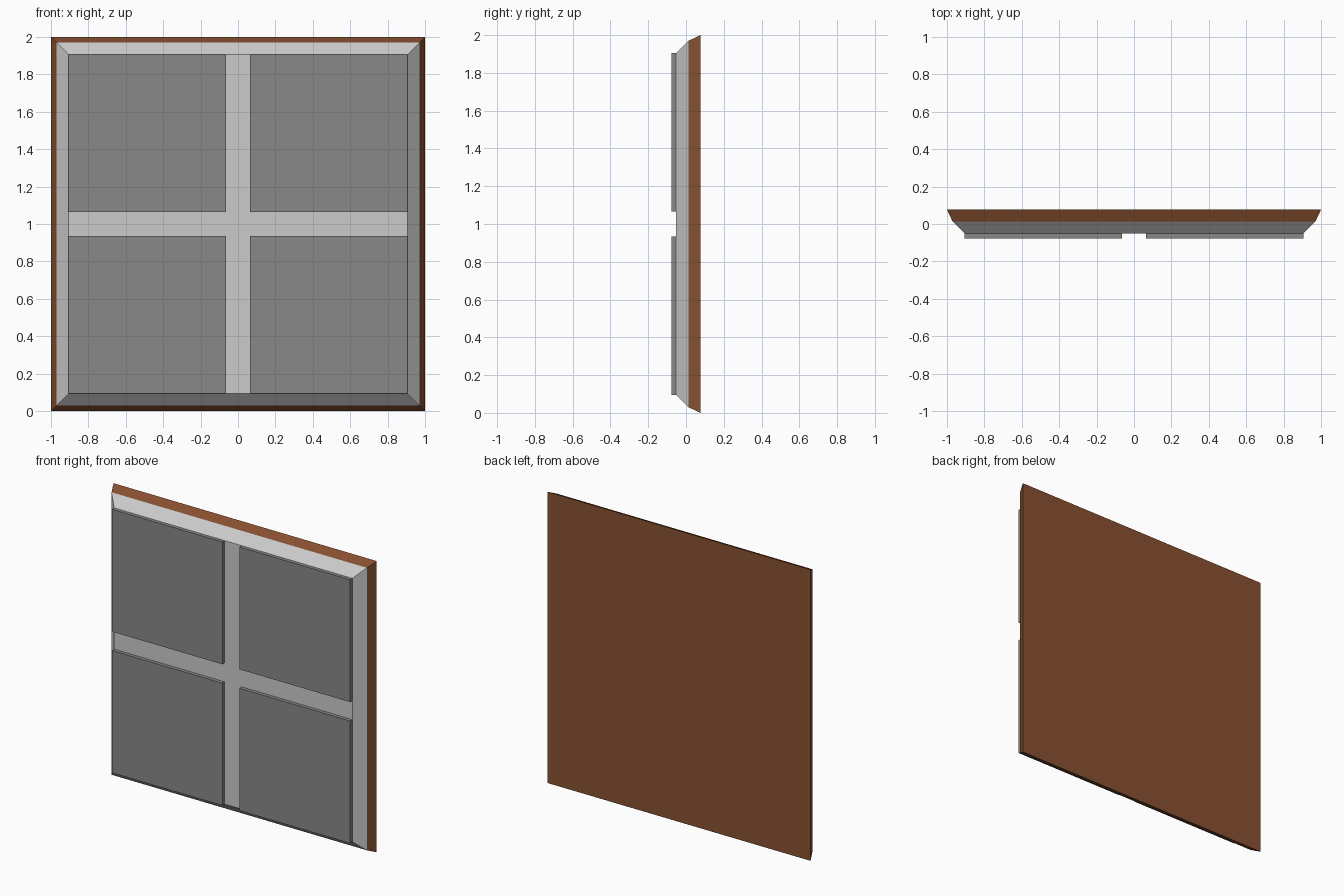
import bpy, bmesh

if "Cube" in bpy.data.objects:
    bpy.data.objects.remove(bpy.data.objects["Cube"])

def material(name, color):
    m = bpy.data.materials.new(name)
    m.diffuse_color = color
    m.use_nodes = True
    m.node_tree.nodes["Principled BSDF"].inputs["Base Color"].default_value = m.diffuse_color
    return m

def square_frustum(name, y_back, half_back, y_front, half_front, center=(0, 1), mat=None):
    """Square block along y, tapering from the back size to the front size."""
    bm = bmesh.new()
    bmesh.ops.create_cube(bm, size=2)
    for v in bm.verts:
        back = v.co.y > 0
        h = half_back if back else half_front
        v.co = (center[0] + v.co.x * h,
                y_back if back else y_front,
                center[1] + v.co.z * h)
    mesh = bpy.data.meshes.new(name)
    bm.to_mesh(mesh)
    bm.free()
    obj = bpy.data.objects.new(name, mesh)
    bpy.context.collection.objects.link(obj)
    if mat:
        mesh.materials.append(mat)
    return obj

wood = material("brown_wood", (0.25, 0.083, 0.03, 1))
dark = material("dark_grey", (0.25, 0.25, 0.25, 1))

# Brown backing board with sloped edges
square_frustum("backing_board", 0.077, 1.0, 0.013, 0.97, mat=wood)

# Grey bevelled slab; its front shows as the cross between the panels
square_frustum("bevelled_slab", 0.013, 0.97, -0.052, 0.905)

# Four raised dark panels
inner, outer = 0.065, 0.905
half = (outer - inner) / 2
mid = (outer + inner) / 2
for row, sz in (("lower", -1), ("upper", 1)):
    for side, sx in (("left", -1), ("right", 1)):
        square_frustum(f"{row}_{side}_panel", -0.052, half, -0.077, half,
                       center=(sx * mid, 1 + sz * mid), mat=dark)
